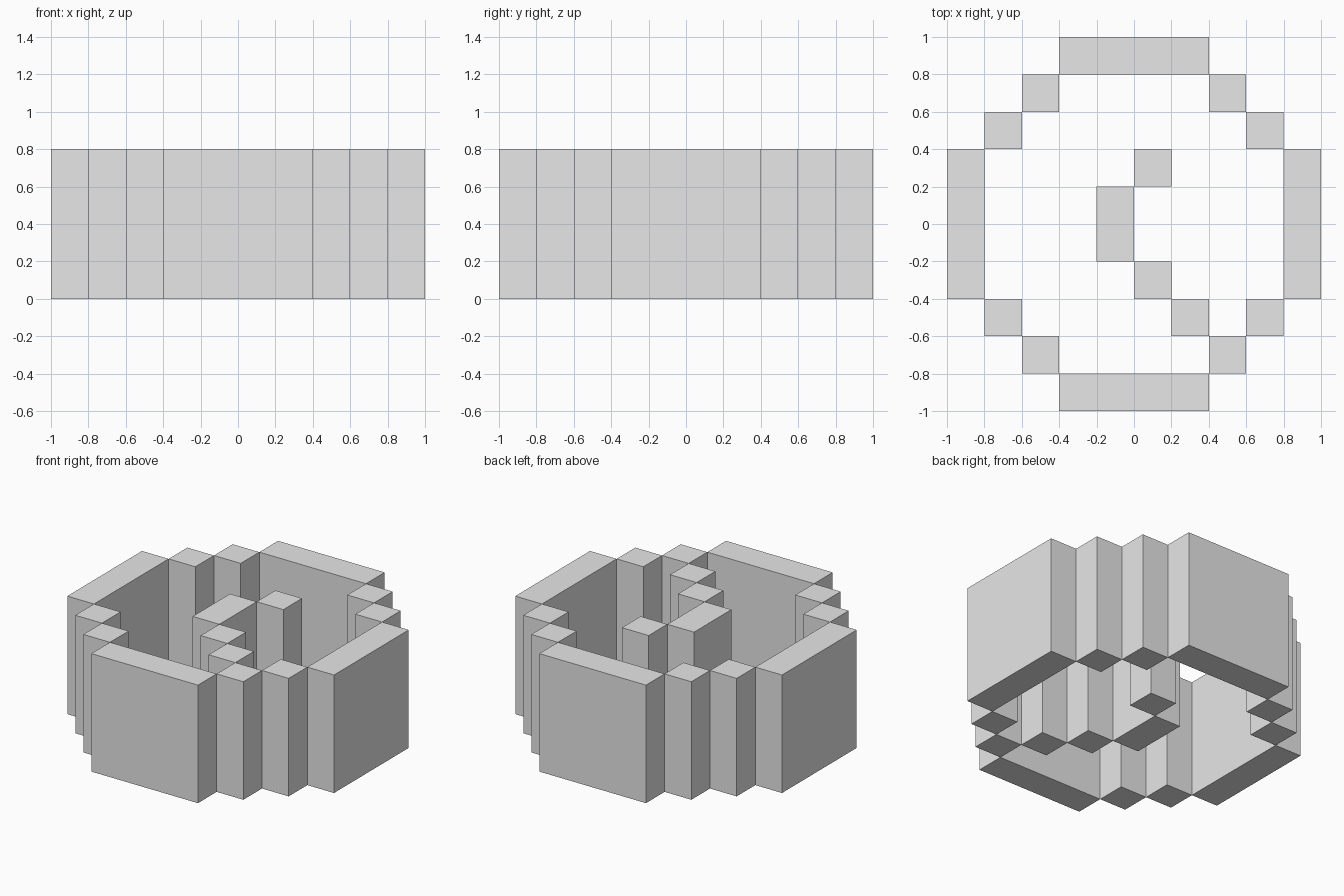
import bpy
import bmesh
from mathutils import Matrix, Vector

cube = bpy.data.objects.get("Cube")
if cube:
    bpy.data.objects.remove(cube, do_unlink=True)

HEIGHT = 0.8
CELL = 0.2

grey = bpy.data.materials.new("light_grey")
grey.use_nodes = True
colour = (0.8, 0.8, 0.8, 1.0)
grey.diffuse_color = colour
grey.node_tree.nodes["Principled BSDF"].inputs["Base Color"].default_value = colour


def block(name, x, y, width=CELL, depth=CELL):
    """Upright block standing on the ground, centred at x, y."""
    bm = bmesh.new()
    bmesh.ops.create_cube(bm, size=1)
    bmesh.ops.transform(bm, verts=bm.verts, matrix=Matrix.LocRotScale(
        Vector((0, 0, HEIGHT / 2)), None, Vector((width, depth, HEIGHT))))
    mesh = bpy.data.meshes.new(name)
    bm.to_mesh(mesh)
    bm.free()
    mesh.materials.append(grey)
    obj = bpy.data.objects.new(name, mesh)
    obj.location = (x, y, 0)
    bpy.context.collection.objects.link(obj)


# Four long walls of the ring
for side, s in (("front", -1), ("back", 1)):
    block(side + "_wall", 0, 0.9 * s, width=4 * CELL)
for side, s in (("right", -1), ("left", 1)):
    block(side + "_wall", 0.9 * s, 0, depth=4 * CELL)

# Two stepped pillars in each corner
for end, sy in (("front", -1), ("back", 1)):
    for side, sx in (("right", -1), ("left", 1)):
        block(f"{end}_{side}_outer_pillar", 0.7 * sx, 0.5 * sy)
        block(f"{end}_{side}_inner_pillar", 0.5 * sx, 0.7 * sy)

# Stepped inner partition running to the front left corner
block("partition_wall", -0.1, 0, depth=2 * CELL)
block("partition_back_pillar", 0.1, 0.3)
block("partition_middle_pillar", 0.1, -0.3)
block("partition_front_pillar", 0.3, -0.5)
